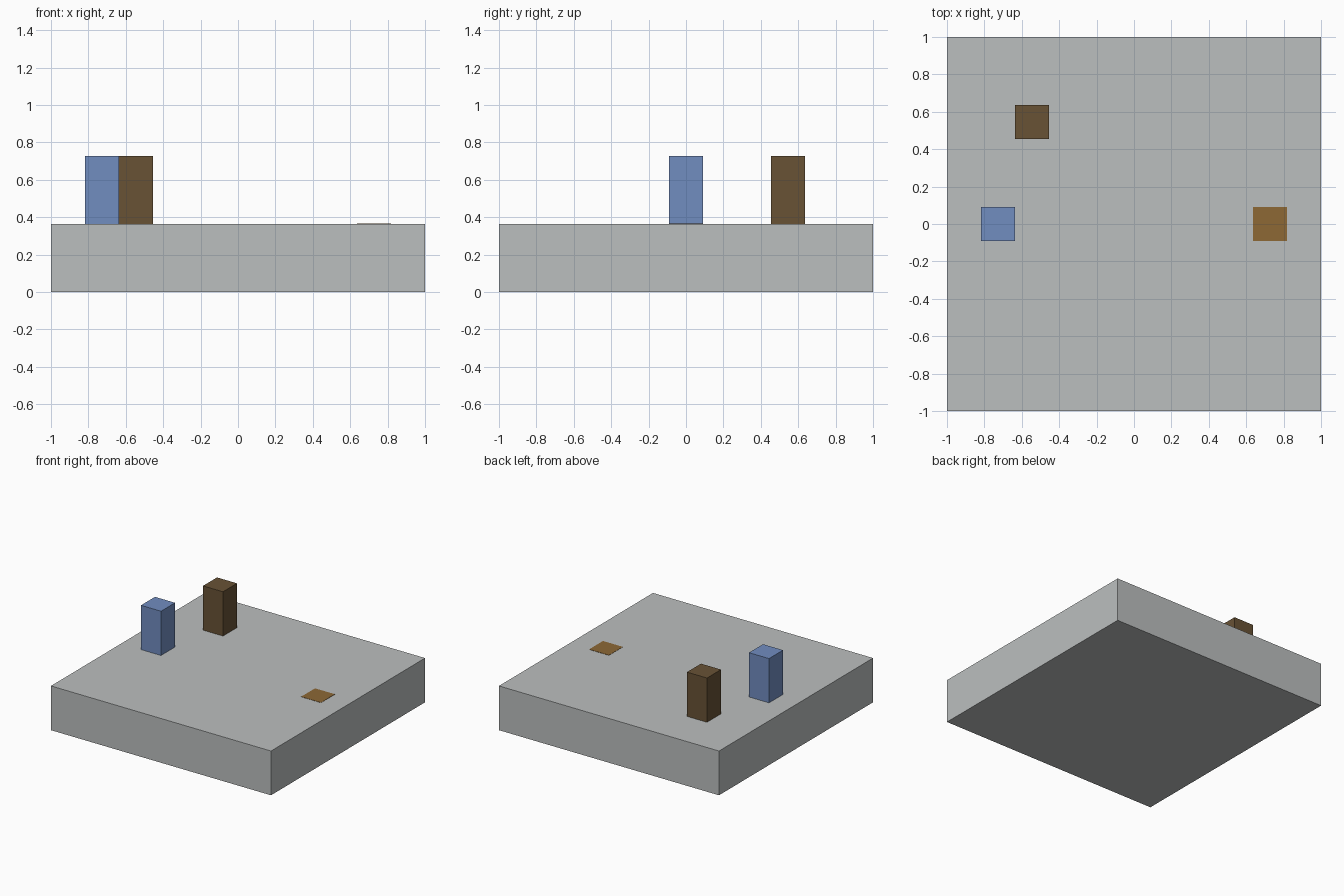
import bpy

cube = bpy.data.objects.get("Cube")
if cube:
    bpy.data.objects.remove(cube, do_unlink=True)

UNIT = 2 / 11  # side of one block


def material(name, rgb):
    mat = bpy.data.materials.new(name)
    mat.use_nodes = True
    colour = (*rgb, 1)
    mat.diffuse_color = colour
    mat.node_tree.nodes["Principled BSDF"].inputs["Base Color"].default_value = colour
    return mat


def box(name, x, y, bottom, width, height, mat):
    bpy.ops.mesh.primitive_cube_add(size=1, location=(x, y, bottom + height / 2))
    obj = bpy.context.object
    obj.name = name
    obj.scale = (width, width, height)
    bpy.ops.object.transform_apply(location=False, rotation=False, scale=True)
    obj.data.materials.append(mat)
    return obj


grey = material("stone grey", (0.50, 0.52, 0.52))
blue = material("soft blue", (0.165, 0.266, 0.527))
brown = material("dark brown", (0.138, 0.084, 0.036))
ochre = material("ochre", (0.266, 0.138, 0.036))

# Square slab
TOP = 2 * UNIT
box("base_slab", 0, 0, 0, 11 * UNIT, TOP, grey)

# Two upright posts
box("blue_post", -4 * UNIT, 0, TOP, UNIT, 2 * UNIT, blue)
box("brown_post", -3 * UNIT, 3 * UNIT, TOP, UNIT, 2 * UNIT, brown)

# Thin tile lying nearly flush with the slab
box("floor_tile", 4 * UNIT, 0, TOP - 0.002, UNIT * 0.99, 0.004, ochre)
